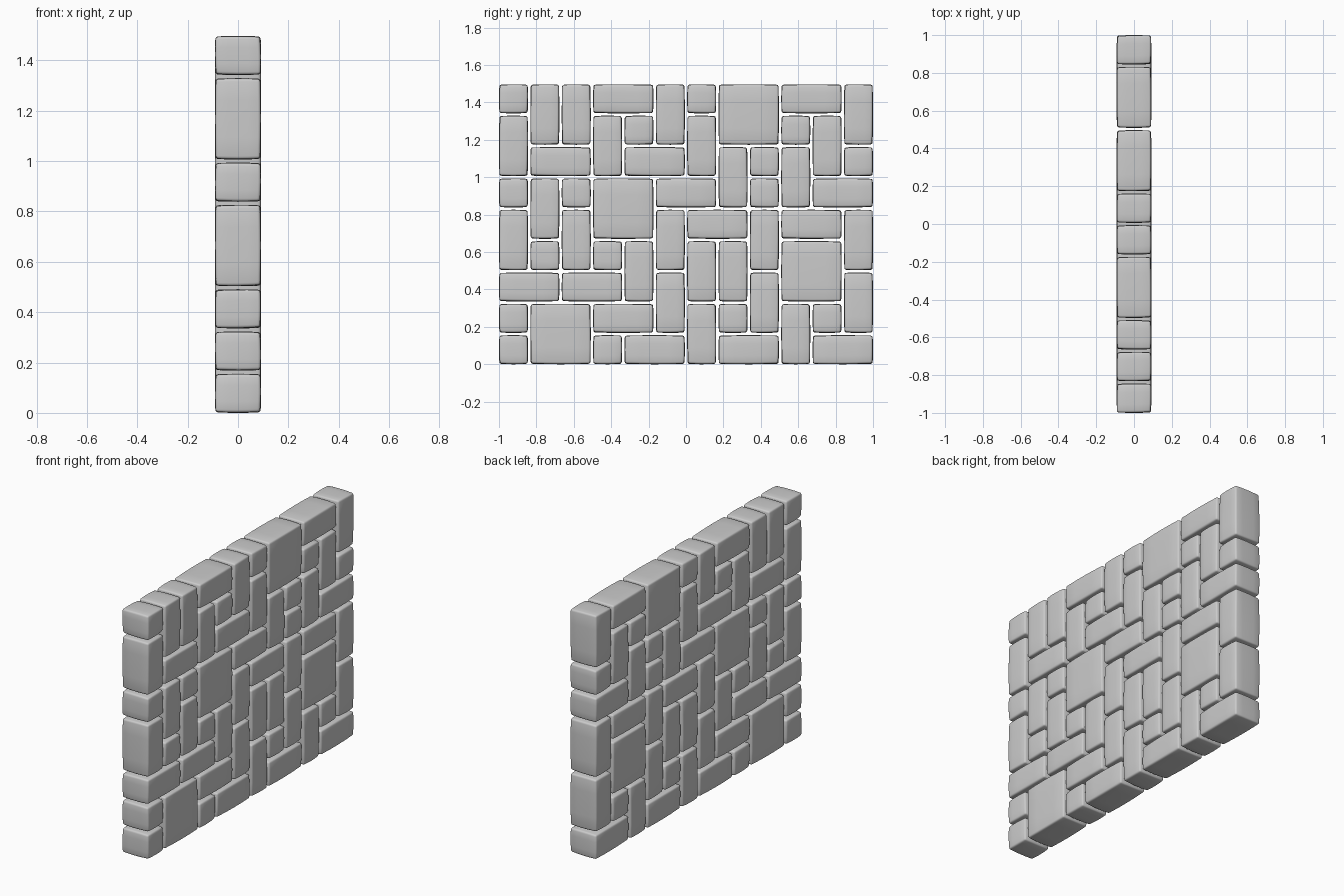
import bpy, bmesh, random
from mathutils import Vector

if "Cube" in bpy.data.objects:
    bpy.data.objects.remove(bpy.data.objects["Cube"])

random.seed(4)

# Stone layout seen from +x: top row first, y runs left to right.
# Equal neighbouring letters belong to one stone.
LAYOUT = [
    "abcddefgghhi",
    "jbckletggmni",
    "jookpptqrsnu",
    "vwxyyAAqBsCC",
    "DwEyyFGGHIIJ",
    "DKELMFNOHPPJ",
    "QQRRMSNOTPPU",
    "VWWXXSYZT01U",
    "2WW344Y55066",
]
GAP = 0.012
PITCH = (2 + GAP) / 12
HALF_DEPTH = 0.092
ROUND = 0.011
CROWN = 0.005


def remap(t, h):
    # grid lines packed towards the rounded edges
    s = 1 if t > 0 else -1
    steps = [0, (h - ROUND) * 0.5, h - ROUND, h - 0.4 * ROUND, h]
    return s * steps[round(abs(t) * 4)]


def stone(name, centre, half):
    # softly pillowed block with rounded edges
    bm = bmesh.new()
    bmesh.ops.create_cube(bm, size=2)
    bmesh.ops.subdivide_edges(bm, edges=bm.edges[:], cuts=7, use_grid_fill=True)
    skew = [random.uniform(-0.0015, 0.0015) for _ in range(3)]
    for v in bm.verts:
        p = Vector([remap(v.co[i], half[i]) for i in range(3)])
        core = Vector([max(-half[i] + ROUND, min(half[i] - ROUND, p[i])) for i in range(3)])
        p = core + (p - core).normalized() * ROUND if (p - core).length > 1e-6 else p
        u = [p[i] / half[i] for i in range(3)]
        # pull each face in towards its border, leaving a gentle crown
        q = p.copy()
        for i in range(3):
            a, b = u[(i + 1) % 3], u[(i + 2) % 3]
            q[i] -= u[i] * CROWN * 0.5 * (a * a + b * b)
            q[i] += skew[i] * a * b
        v.co = q + centre
    bmesh.ops.recalc_face_normals(bm, faces=bm.faces[:])
    for f in bm.faces:
        f.smooth = True
    mesh = bpy.data.meshes.new(name)
    bm.to_mesh(mesh)
    bm.free()
    bpy.context.collection.objects.link(bpy.data.objects.new(name, mesh))


# gather the cells of each stone
cells = {}
for r, line in enumerate(reversed(LAYOUT)):
    for c, key in enumerate(line):
        cells.setdefault(key, []).append((c, r))

# lay every stone of the wall
for n, group in enumerate(cells.values(), 1):
    c0, c1 = min(c for c, _ in group), max(c for c, _ in group) + 1
    r0, r1 = min(r for _, r in group), max(r for _, r in group) + 1
    hy = ((c1 - c0) * PITCH - GAP) / 2
    hz = ((r1 - r0) * PITCH - GAP) / 2
    centre = Vector((0, -1 + c0 * PITCH + hy, r0 * PITCH + hz))
    stone(f"wall_stone_{n:02d}", centre, (HALF_DEPTH, hy, hz))
